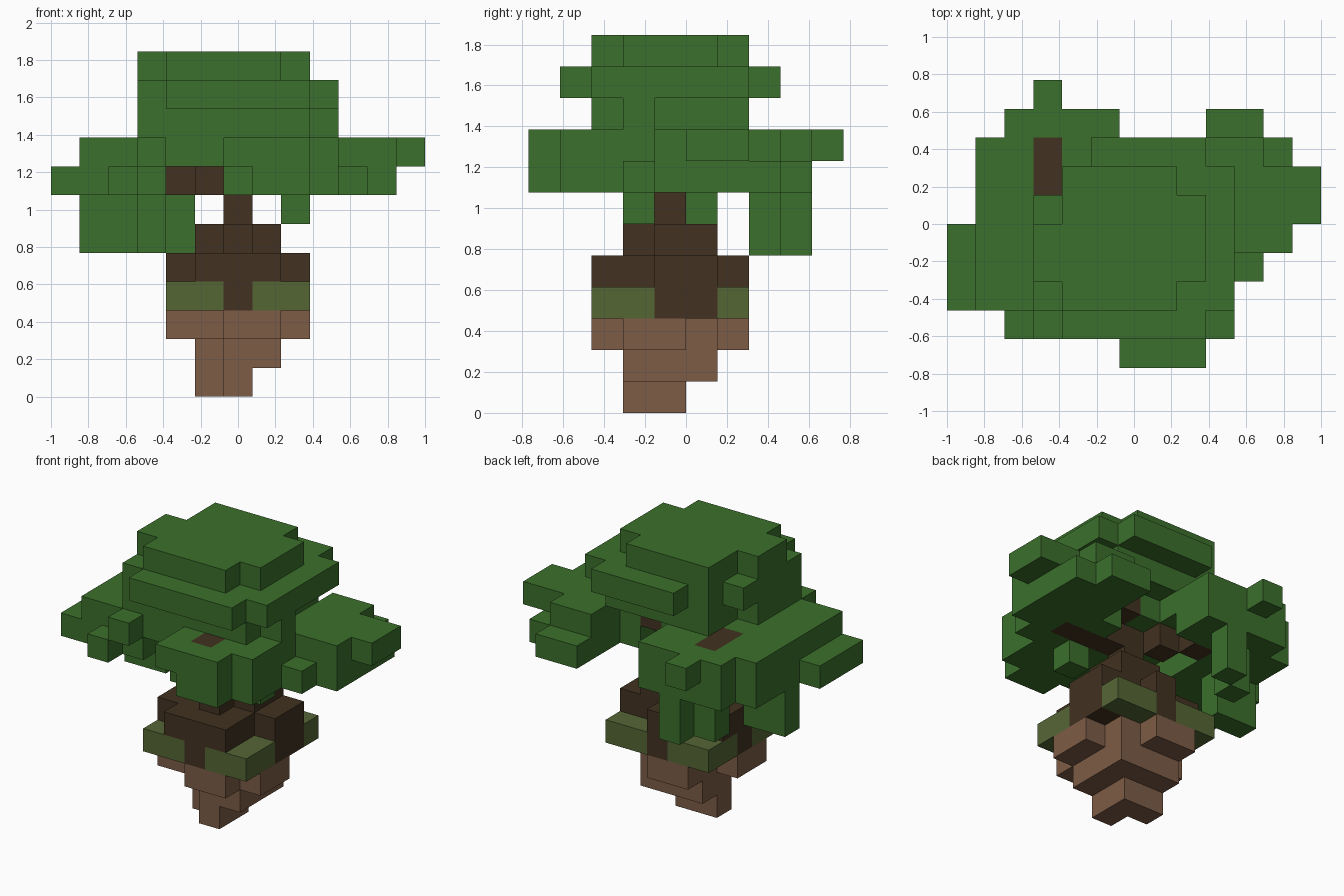
import bpy
import bmesh
from mathutils import Vector

if "Cube" in bpy.data.objects:
    bpy.data.objects.remove(bpy.data.objects["Cube"], do_unlink=True)

CELL = 2 / 13
ORIGIN = Vector((-6.5, -5, 0))


def make_material(name, rgb):
    material = bpy.data.materials.new(name)
    material.use_nodes = True
    colour = (*rgb, 1)
    material.diffuse_color = colour
    shader = material.node_tree.nodes["Principled BSDF"]
    shader.inputs["Base Color"].default_value = colour
    shader.inputs["Roughness"].default_value = 0.9
    return material


bark = make_material("dark bark", (.054, .032, .015))
soil = make_material("brown soil", (.205, .107, .061))
grass = make_material("olive grass", (.091, .133, .036))
leaf = make_material("leaf green", (.044, .160, .025))

occupied = set()
parts = []


def add_part(name, material, floor, ceiling, footprint):
    """Claim free cells from (x start, x end, y start, y end) rectangles."""
    cells = set()
    for left, right, front, back in footprint:
        for x in range(left, right):
            for y in range(front, back):
                for z in range(floor, ceiling):
                    cells.add((x, y, z))
    cells -= occupied
    occupied.update(cells)
    parts.append((name, material, cells))


def build_part(name, material, cells):
    """Make the outer skin of a group of cells."""
    bm = bmesh.new()
    for cell in sorted(cells):
        centre = Vector(cell) + Vector((.5, .5, .5))
        for axis in range(3):
            for sign in (-1, 1):
                step = Vector((0, 0, 0))
                step[axis] = sign
                neighbour = tuple(int(v) for v in Vector(cell) + step)
                if neighbour in occupied:
                    continue
                side = Vector((0, 0, 0))
                side[(axis + 1) % 3] = .5
                up = step.cross(side)
                middle = centre + step / 2
                corners = (-side - up, side - up, side + up, up - side)
                bm.faces.new([bm.verts.new((middle + c + ORIGIN) * CELL)
                              for c in corners])
    bmesh.ops.remove_doubles(bm, verts=bm.verts, dist=CELL / 100)
    mesh = bpy.data.meshes.new(name)
    bm.to_mesh(mesh)
    bm.free()
    mesh.materials.append(material)
    bpy.context.collection.objects.link(bpy.data.objects.new(name, mesh))


# Trunk, spreading roots and branches
add_part("roots", bark, 3, 5, [
    (5, 8, 3, 6), (6, 7, 2, 3), (8, 9, 4, 6), (4, 5, 4, 5), (6, 7, 6, 7)])
add_part("root_tips", bark, 4, 5, [(4, 9, 4, 6), (5, 8, 2, 4), (4, 5, 3, 4)])
add_part("trunk_base", bark, 5, 6, [(5, 8, 4, 5), (6, 7, 3, 6), (7, 8, 4, 6)])
add_part("trunk", bark, 6, 8, [(6, 7, 4, 5)])
add_part("side_branches", bark, 7, 8, [
    (7, 10, 4, 5), (5, 6, 5, 6), (4, 5, 6, 7)])
add_part("upper_branches", bark, 8, 9, [(7, 8, 1, 6), (3, 4, 6, 8)])

# Floating soil clump with a grass cap
add_part("soil_tip", soil, 0, 1, [(6, 7, 3, 5), (5, 6, 4, 5)])
add_part("soil_middle", soil, 1, 2, [(6, 8, 3, 6), (5, 6, 4, 6)])
add_part("soil_top", soil, 2, 3, [
    (5, 8, 3, 6), (6, 8, 2, 3), (8, 9, 3, 5), (4, 5, 3, 5), (5, 7, 6, 7)])
add_part("grass_cap", grass, 3, 4, [(4, 9, 2, 7)])

# Hanging leaves
add_part("hanging_leaves", leaf, 5, 7, [
    (1, 3, 5, 6), (3, 4, 7, 8), (4, 5, 8, 9)])
add_part("hanging_tuft", leaf, 6, 7, [(8, 9, 3, 4)])

# Wide lower canopy
add_part("canopy_underside", leaf, 7, 8, [
    (7, 9, 0, 1), (2, 3, 1, 2), (6, 10, 1, 4), (0, 4, 2, 5), (10, 11, 3, 4),
    (10, 12, 4, 5), (1, 4, 5, 7), (8, 12, 5, 6), (9, 12, 6, 8),
    (9, 11, 8, 9), (1, 6, 7, 8), (2, 6, 8, 9)])
add_part("canopy_skirt", leaf, 8, 9, [
    (6, 9, 0, 1), (3, 4, 1, 2), (6, 10, 1, 2), (1, 10, 2, 4), (1, 12, 4, 5),
    (1, 13, 5, 6), (1, 6, 6, 8), (9, 13, 6, 7), (9, 11, 7, 8),
    (2, 6, 8, 9), (3, 4, 9, 10)])

# Stepped crown
add_part("crown_lower", leaf, 9, 10, [
    (3, 9, 2, 5), (9, 10, 3, 4), (4, 9, 5, 7)])
add_part("crown_middle", leaf, 10, 11, [
    (4, 9, 1, 2), (3, 10, 2, 6), (4, 10, 6, 7), (5, 9, 7, 8)])
add_part("crown_top", leaf, 11, 12, [
    (4, 8, 2, 3), (3, 9, 3, 5), (4, 9, 5, 6), (4, 8, 6, 7)])

for part in parts:
    build_part(*part)
